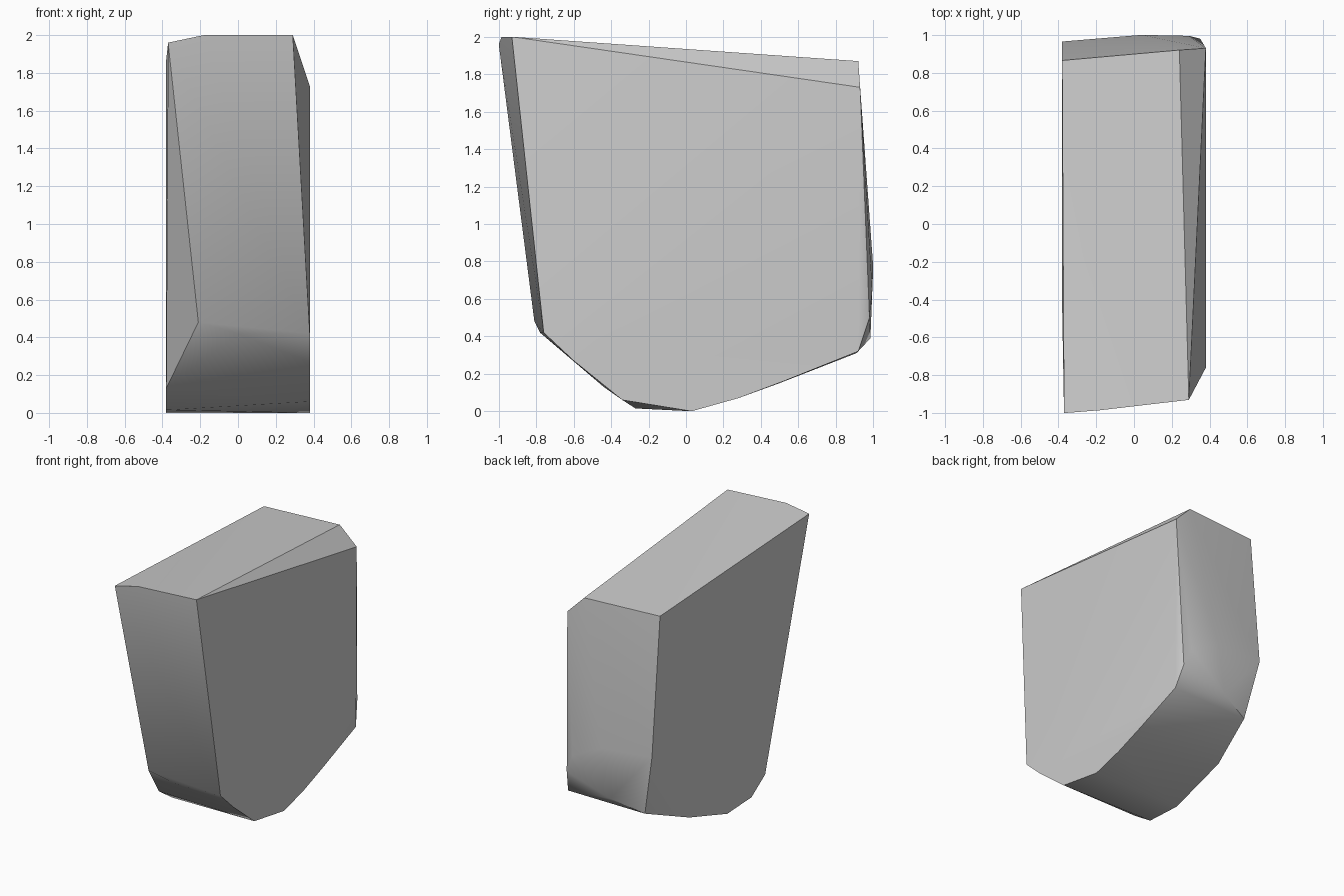
import bpy
import bmesh
import math

default_cube = bpy.data.objects.get("Cube")
if default_cube:
    bpy.data.objects.remove(default_cube, do_unlink=True)


def make_material(name, colour):
    material = bpy.data.materials.new(name)
    material.use_nodes = True
    material.diffuse_color = colour
    material.node_tree.nodes["Principled BSDF"].inputs["Base Color"].default_value = colour
    return material


def convex_block(name, corners, material):
    """Wrap a convex skin around a handful of corner points."""
    mesh = bpy.data.meshes.new(name)
    bm = bmesh.new()
    for corner in corners:
        bm.verts.new(corner)
    hull = bmesh.ops.convex_hull(bm, input=bm.verts[:])
    loose = {g for g in hull["geom_interior"] + hull["geom_unused"]
             if isinstance(g, bmesh.types.BMVert)}
    bmesh.ops.delete(bm, geom=list(loose), context="VERTS")
    bmesh.ops.recalc_face_normals(bm, faces=bm.faces[:])
    bm.to_mesh(mesh)
    bm.free()
    mesh.materials.append(material)
    block = bpy.data.objects.new(name, mesh)
    bpy.context.collection.objects.link(block)
    return block


half_width = 0.38

# Lower outline of each broad side, as (y, z) from front to back
left_outline = [(-0.76, 0.42), (-0.6, 0.27), (-0.34, 0.06), (0.03, 0),
                (0.28, 0.07), (0.52, 0.16), (0.92, 0.32), (0.93, 1.73)]
right_outline = [(-0.44, 0.13), (-0.27, 0.015), (0.03, 0), (0.5, 0.15),
                 (0.965, 0.8), (0.865, 1.87)]
corners = [(half_width, y, z) for y, z in left_outline]
corners += [(-half_width, y, z) for y, z in right_outline]

# Sloping top rim
corners += [(0.29, -0.93, 2), (-0.18, -0.985, 2), (-0.37, -1, 1.96),
            (0.24, 0.92, 1.87)]

# Front chin, where the front face meets the underside
corners += [(-0.21, -0.81, 0.48), (0, -0.78, 0.42)]

# Bulging back
corners += [(0.04, 1, 0.77), (0.29, 0.995, 0.65), (0.35, 0.98, 0.5),
            (-0.03, 0.985, 0.39), (-0.28, 0.91, 0.31)]

stone_grey = make_material("stone grey", (0.6, 0.6, 0.6, 1))
stone = convex_block("stone_block", corners, stone_grey)

# Soft shading across shallow folds, crisp main edges
bpy.ops.object.select_all(action="DESELECT")
stone.select_set(True)
bpy.context.view_layer.objects.active = stone
bpy.ops.object.shade_smooth_by_angle(angle=math.radians(30))
